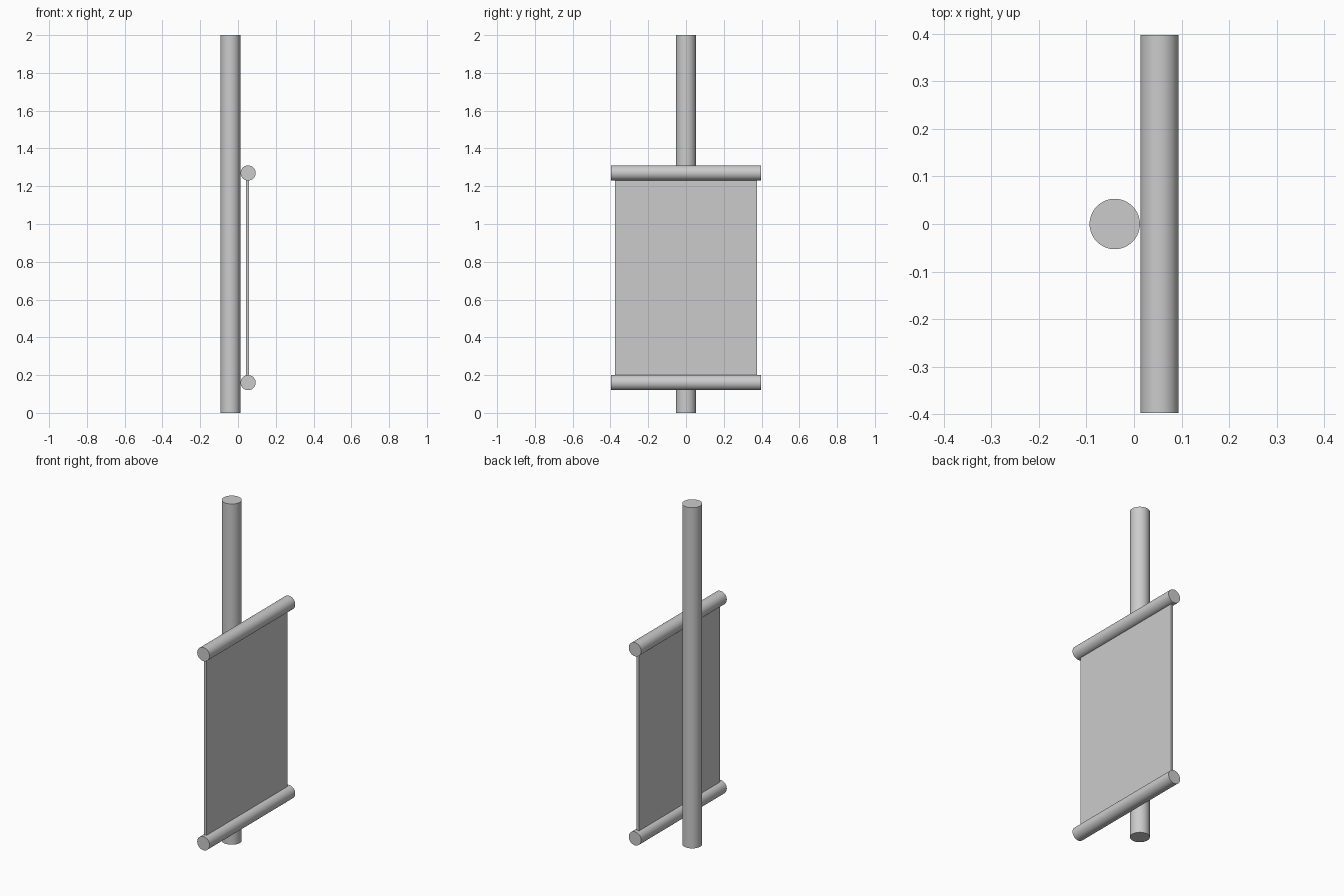
import bpy
from math import pi, radians

if "Cube" in bpy.data.objects:
    bpy.data.objects.remove(bpy.data.objects["Cube"])


def rod(name, radius, length, loc, rot=(0, 0, 0)):
    bpy.ops.mesh.primitive_cylinder_add(vertices=64, radius=radius, depth=length,
                                        location=loc, rotation=rot)
    ob = bpy.context.object
    ob.name = name
    bpy.ops.object.shade_smooth_by_angle(angle=radians(30))
    return ob


# Upright pole
rod("pole", 0.053, 2.0, (-0.0405, 0, 1.0))

# Horizontal rods holding the sheet
for name, z in (("top_rod", 1.27), ("bottom_rod", 0.16)):
    rod(name, 0.04, 0.795, (0.0535, 0, z), (pi / 2, 0, 0))

# Thin flat sheet between the rods
bpy.ops.mesh.primitive_cube_add(size=1, location=(0.0505, 0, 0.715))
sheet = bpy.context.object
sheet.name = "sheet"
sheet.scale = (0.015, 0.75, 1.09)
bpy.ops.object.transform_apply(location=False, rotation=False, scale=True)
